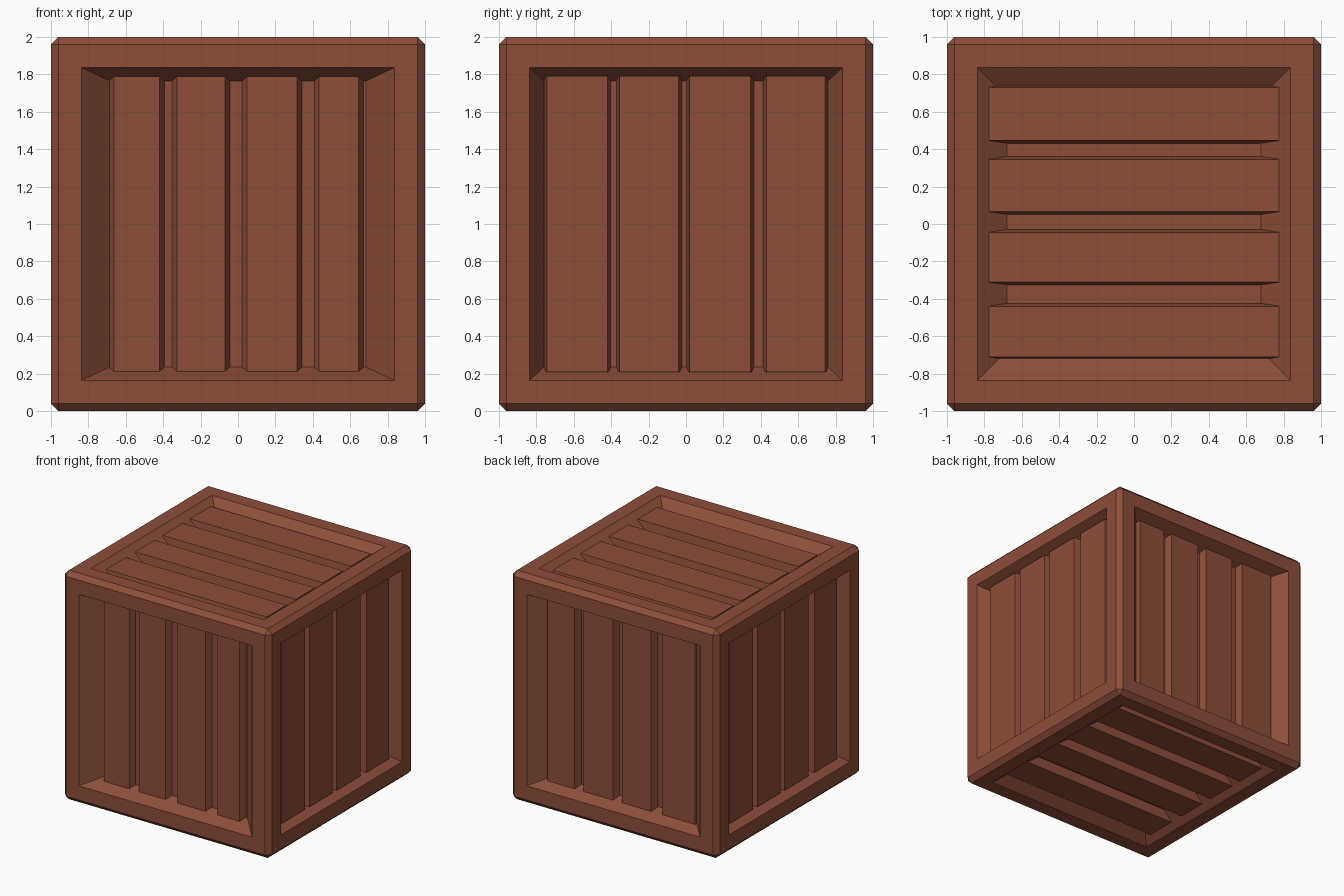
import bpy, bmesh
from mathutils import Vector

if "Cube" in bpy.data.objects:
    bpy.data.objects.remove(bpy.data.objects["Cube"])

wood = bpy.data.materials.new("reddish_brown_wood")
wood.diffuse_color = (0.27, 0.077, 0.042, 1)
wood.use_nodes = True
wood.node_tree.nodes["Principled BSDF"].inputs["Base Color"].default_value = wood.diffuse_color
CENTRE = Vector((0, 0, 1))
X, Y, Z = Vector((1, 0, 0)), Vector((0, 1, 0)), Vector((0, 0, 1))

FRONT = [(-.664, -.42), (-.327, -.07), (.048, .316), (.434, .645)]
BACK = [(-.70, -.44), (-.354, -.07), (.02, .30), (.41, .725)]
SIDE = [(-.743, -.42), (-.355, -.04), (.02, .345), (.43, .743)]
LID = [(-.71, -.44), (-.31, -.045), (.067, .345), (.447, .73)]

# name: across axis u, slat axis v, slats, slat depth, floor depth, floor half sizes, slat taper
SIDES = {
    "front": (X, Z, FRONT, .10, .15, (.685, .765), .027),
    "back": (-X, Z, BACK, .09, .15, (.685, .765), .025),
    "right": (Y, Z, SIDE, .06, .14, (.76, .765), .018),
    "left": (-Y, Z, SIDE, .06, .14, (.76, .765), .018),
    "top": (Y, -X, LID, .04, .12, (.68, .68), .016),
    "bottom": (Y, X, LID, .04, .12, (.68, .68), .016),
}


def finish(name, bm):
    bmesh.ops.recalc_face_normals(bm, faces=bm.faces)
    mesh = bpy.data.meshes.new(name)
    bm.to_mesh(mesh)
    bm.free()
    mesh.materials.append(wood)
    ob = bpy.data.objects.new(name, mesh)
    bpy.context.collection.objects.link(ob)


# Chamfered frame with a sloping recess in every side
bm = bmesh.new()
bmesh.ops.create_cube(bm, size=2)
bmesh.ops.bevel(bm, geom=bm.edges[:], offset=.04, segments=1, affect='EDGES')
for u, v, slats, d, depth, (fu, fv), taper in SIDES.values():
    n = u.cross(v)
    bm.normal_update()
    face = max(bm.faces, key=lambda f: f.calc_center_median().dot(n) + f.calc_area())
    face = max((f for f in bm.faces if f.normal.dot(n) > .99), key=lambda f: f.calc_area())
    bmesh.ops.inset_individual(bm, faces=[face], thickness=.175)
    bmesh.ops.inset_individual(bm, faces=[face], thickness=.02)
    for vert in face.verts:
        su = fu if vert.co.dot(u) > 0 else -fu
        sv = fv if vert.co.dot(v) > 0 else -fv
        vert.co = u * su + v * sv + n * (1 - depth)
bmesh.ops.translate(bm, verts=bm.verts, vec=CENTRE)
finish("crate_frame", bm)

# Tapered slats in each recess, ends buried in the frame
for side, (u, v, slats, d, depth, floor, taper) in SIDES.items():
    n = u.cross(v)
    end = .775 if side in ("top", "bottom") else .79
    bm = bmesh.new()
    for a, b in slats:
        cube = bmesh.ops.create_cube(bm, size=2)
        for vert in cube["verts"]:
            outer = vert.co.z > 0
            grow = 0 if outer else taper
            pu = b + grow if vert.co.x > 0 else a - grow
            h = 1 - d if outer else 1 - depth - .002
            vert.co = CENTRE + u * pu + v * (vert.co.y * end) + n * h
    finish(side + "_slats", bm)
